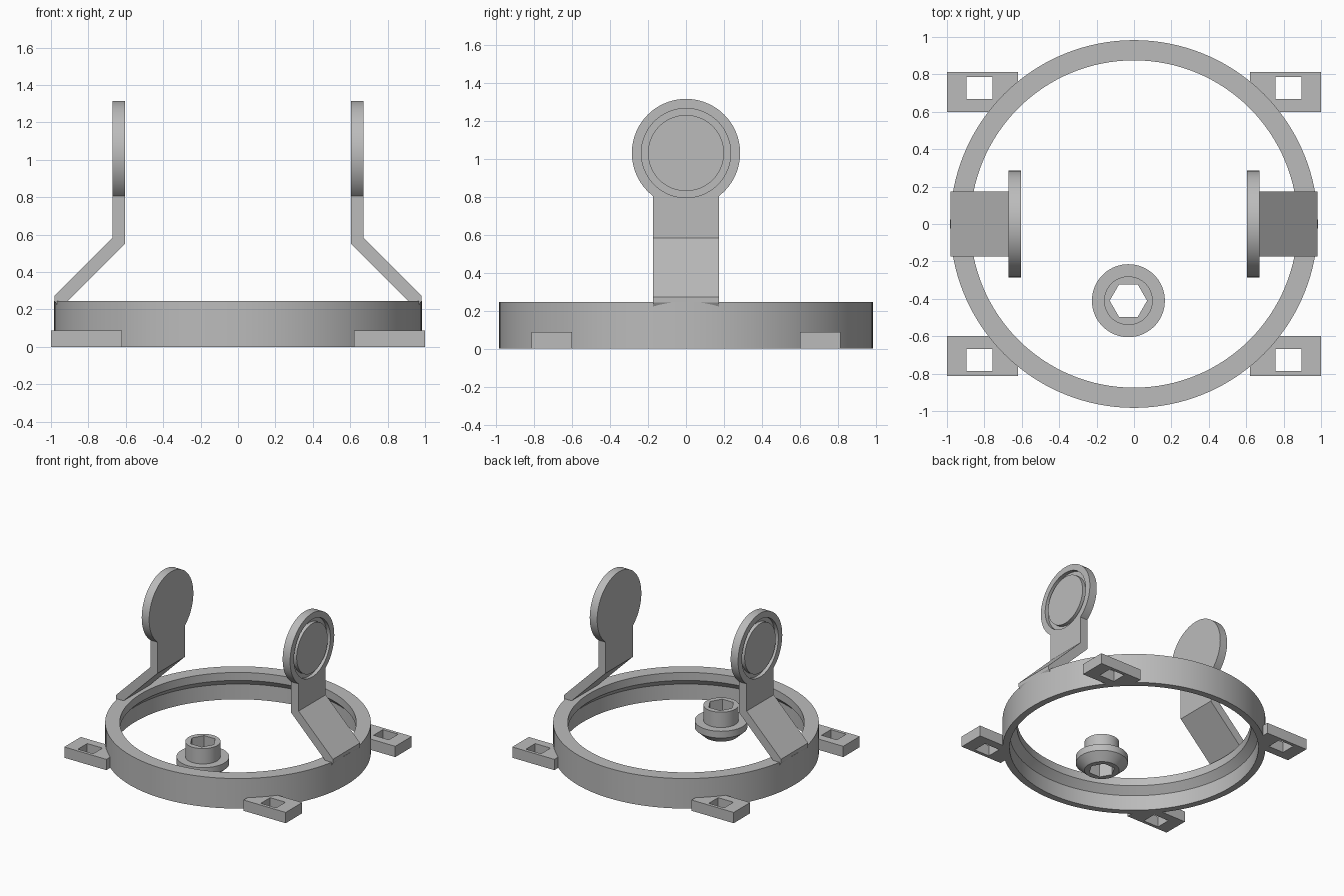
import bpy, bmesh
from math import sin, cos, pi, radians, sqrt, asin, acos
from mathutils import Matrix

if "Cube" in bpy.data.objects:
    bpy.data.objects.remove(bpy.data.objects["Cube"], do_unlink=True)

grey = bpy.data.materials.new("plain grey")
grey.use_nodes = True
colour = (0.5, 0.5, 0.5, 1)
grey.diffuse_color = colour
grey.node_tree.nodes["Principled BSDF"].inputs["Base Color"].default_value = colour


def finish(name, bm):
    bmesh.ops.remove_doubles(bm, verts=bm.verts, dist=1e-5)
    bmesh.ops.recalc_face_normals(bm, faces=bm.faces)
    mesh = bpy.data.meshes.new(name)
    bm.to_mesh(mesh)
    bm.free()
    mesh.materials.append(grey)
    obj = bpy.data.objects.new(name, mesh)
    bpy.context.collection.objects.link(obj)
    return obj


def lathe(name, profile, segments=96, matrix=Matrix(), closed=True):
    """Spin (radius, height) points round z; a radius may be a function of angle."""
    bm = bmesh.new()
    loops = []
    for r, z in profile:
        loop = []
        for i in range(segments):
            a = 2 * pi * i / segments
            rad = r(a) if callable(r) else r
            loop.append(bm.verts.new((rad * cos(a), rad * sin(a), z)))
        loops.append(loop)
    for k in range(len(loops) if closed else len(loops) - 1):
        p, q = loops[k], loops[(k + 1) % len(loops)]
        for i in range(segments):
            j = (i + 1) % segments
            bm.faces.new((p[i], p[j], q[j], q[i]))
    bmesh.ops.transform(bm, matrix=matrix, verts=bm.verts)
    bmesh.ops.dissolve_degenerate(bm, dist=1e-5, edges=bm.edges)
    return finish(name, bm)


def prism(name, points, offset):
    """Extrude a closed outline of 3D points along an offset."""
    bm = bmesh.new()
    face = bm.faces.new([bm.verts.new(p) for p in points])
    new = bmesh.ops.extrude_face_region(bm, geom=[face])["geom"]
    bmesh.ops.translate(bm, vec=offset,
                        verts=[v for v in new if isinstance(v, bmesh.types.BMVert)])
    return finish(name, bm)


def boolean(obj, other, operation):
    """Apply a boolean and remove the helper."""
    mod = obj.modifiers.new(operation, "BOOLEAN")
    mod.operation, mod.object, mod.solver = operation, other, "EXACT"
    deps = bpy.context.evaluated_depsgraph_get()
    mesh = bpy.data.meshes.new_from_object(obj.evaluated_get(deps))
    obj.modifiers.clear()
    obj.data = mesh
    bpy.data.objects.remove(other, do_unlink=True)


def smooth(obj):
    bpy.ops.object.select_all(action="DESELECT")
    obj.select_set(True)
    bpy.context.view_layer.objects.active = obj
    bpy.ops.object.shade_smooth_by_angle(angle=radians(25))


def mirrored(obj, name, sx, sy):
    """Copy a part to another side."""
    bm = bmesh.new()
    bm.from_mesh(obj.data)
    bmesh.ops.scale(bm, vec=(sx, sy, 1), verts=bm.verts)
    return finish(name, bm)


# Base ring, with a chamfered step inside
R = 0.983
smooth(lathe("base_ring", [(R, 0), (R, 0.245), (0.875, 0.245), (0.875, 0.18),
                           (0.93, 0.125), (0.93, 0)], 128))

# Mounting tabs with square holes, fitted to the ring
r_fit, y_in, y_out, x_in = 0.975, 0.6, 0.813, 0.62
a0, a1 = asin(y_in / r_fit), acos(x_in / r_fit)
arc = [(r_fit * cos(a0 + (a1 - a0) * i / 8), r_fit * sin(a0 + (a1 - a0) * i / 8), 0)
       for i in range(9)]
tab = prism("tab_back_left", [(x_in, y_out, 0), (1, y_out, 0), (1, y_in, 0)] + arc,
            (0, 0, 0.088))
hole = prism("tab_hole", [(0.757, 0.667, -0.1), (0.895, 0.667, -0.1),
                          (0.895, 0.787, -0.1), (0.757, 0.787, -0.1)], (0, 0, 0.4))
boolean(tab, hole, "DIFFERENCE")
for name, sx, sy in (("tab_back_right", -1, 1), ("tab_front_left", 1, -1),
                     ("tab_front_right", -1, -1)):
    mirrored(tab, name, sx, sy)

# Bent arm with a round head, grooved on its outer face
W, X0, X1 = 0.175, 0.603, 0.67
outline = [(X1, 0.85), (X1, 0.583), (0.98, 0.273), (0.98, 0.243), (0.96, 0.21),
           (0.94, 0.215), (X0, 0.552), (X0, 0.85)]
arm = prism("arm_left", [(x, -W, z) for x, z in outline], (0, 2 * W, 0))
sideways = Matrix.Translation((0, 0, 1.03)) @ Matrix.Rotation(pi / 2, 4, "Y")
head = lathe("head", [(0, X0), (0.285, X0), (0.285, X1), (0, X1)], 96, sideways, False)
boolean(arm, head, "UNION")
groove = lathe("groove", [(0.2, 0.64), (0.235, 0.64), (0.235, 0.75), (0.2, 0.75)],
               96, sideways)
boolean(arm, groove, "DIFFERENCE")
smooth(arm)
smooth(mirrored(arm, "arm_right", -1, 1))


# Flanged knob with a hexagonal through hole
def hexagon(a):
    return 0.1 * sqrt(3) / 2 / cos(a % (pi / 3) - pi / 6)


smooth(lathe("hex_knob", [(hexagon, 0), (0.13, 0), (0.195, 0.06), (0.195, 0.115),
                          (0.13, 0.115), (0.13, 0.24), (hexagon, 0.24)], 72,
             Matrix.Translation((-0.03, -0.41, 0))))
